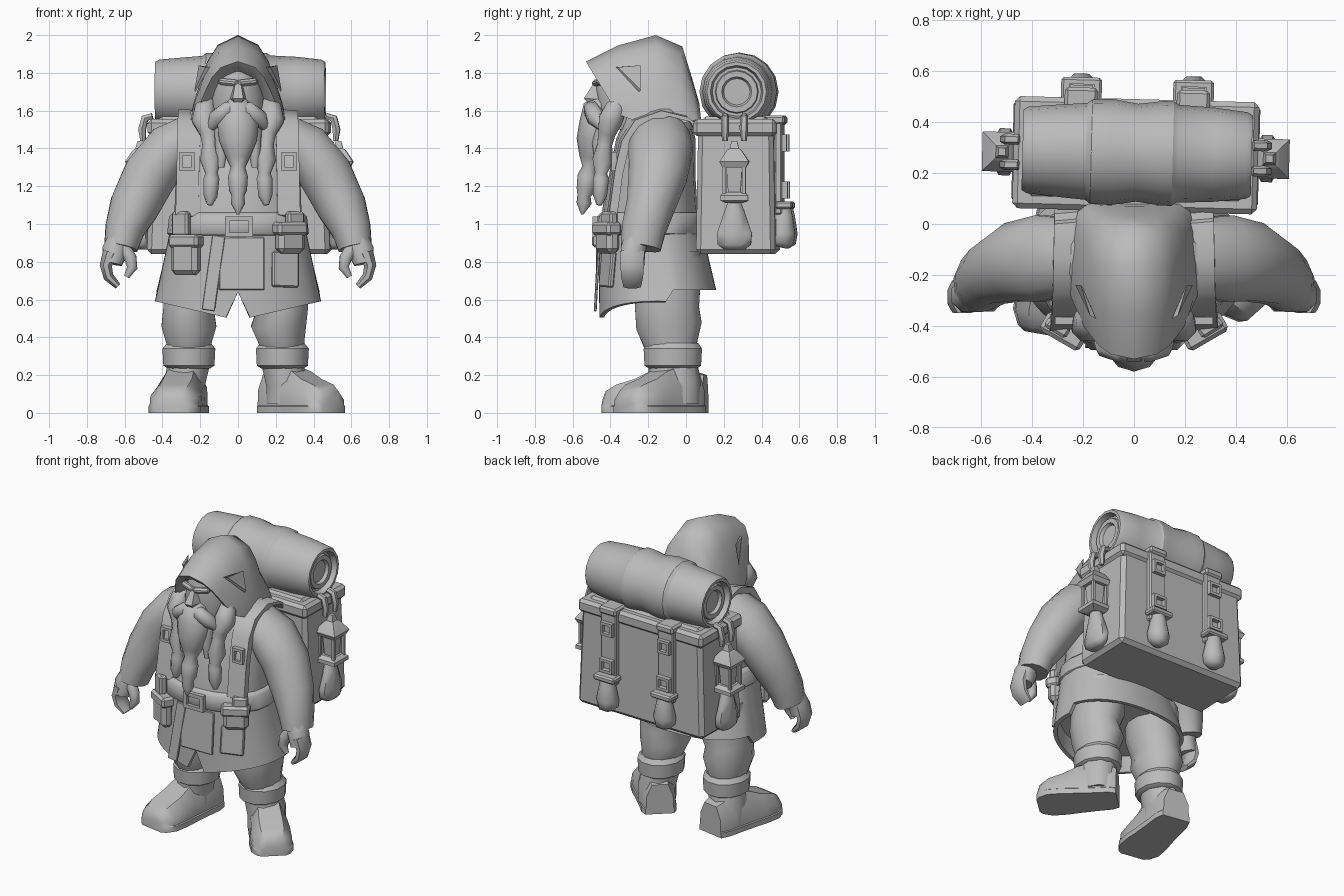
import bpy, bmesh, math
from mathutils import Vector, Matrix

grey = bpy.data.materials.new("plain_grey")
grey.diffuse_color = (0.5, 0.5, 0.5, 1)


def finish(name, bm, angle=40, bevel=0):
    bmesh.ops.recalc_face_normals(bm, faces=bm.faces)
    if bevel:
        bmesh.ops.bevel(bm, geom=bm.edges[:], offset=bevel, segments=1, affect='EDGES')
    me = bpy.data.meshes.new(name)
    bm.to_mesh(me)
    bm.free()
    me.materials.append(grey)
    ob = bpy.data.objects.new(name, me)
    bpy.context.collection.objects.link(ob)
    bpy.ops.object.select_all(action='DESELECT')
    ob.select_set(True)
    bpy.context.view_layer.objects.active = ob
    bpy.ops.object.shade_smooth_by_angle(angle=math.radians(angle))
    return ob


def loft(name, rings, closed=True, caps=True, angle=40):
    """Skin a list of point rings that all have the same length."""
    bm = bmesh.new()
    vs = [[bm.verts.new(p) for p in r] for r in rings]
    n = len(vs[0])
    for a, b in zip(vs, vs[1:]):
        for i in range(n if closed else n - 1):
            j = (i + 1) % n
            bm.faces.new((a[i], a[j], b[j], b[i]))
    if caps:
        bm.faces.new(vs[0])
        bm.faces.new(vs[-1])
    return finish(name, bm, angle)


def tube(name, stations, n=10, ref=(0, 1, 0), angle=50):
    """Stations are (x, y, z, radius across, radius towards ref)."""
    pts = [Vector(s[:3]) for s in stations]
    rings = []
    for k, s in enumerate(stations):
        t = (pts[min(k + 1, len(pts) - 1)] - pts[max(k - 1, 0)]).normalized()
        u = Vector(ref).cross(t).normalized()
        v = t.cross(u)
        a, b = s[3], s[-1]
        rings.append([pts[k] + u * a * math.cos(q) + v * b * math.sin(q)
                      for q in (2 * math.pi * (i + .5) / n for i in range(n))])
    return loft(name, rings, angle=angle)


def stack(name, rows, n=20, power=.85, angle=50):
    """Upright body of rounded sections: (z, centre y, rx, ry)."""
    def f(c):
        return math.copysign(abs(c) ** power, c)
    rings = [[(rx * f(math.cos(2 * math.pi * i / n)), cy + ry * f(math.sin(2 * math.pi * i / n)), z)
              for i in range(n)] for z, cy, rx, ry in rows]
    return loft(name, rings, angle=angle)


def box(name, c, size, bevel=.012, rot=(0, 0, 0), taper=1):
    bm = bmesh.new()
    bmesh.ops.create_cube(bm, size=1)
    for v in bm.verts:
        if v.co.z > 0:
            v.co.x *= taper
            v.co.y *= taper
    m = Matrix.Translation(c)
    for ax, r in zip("XYZ", rot):
        m = m @ Matrix.Rotation(math.radians(r), 4, ax)
    bmesh.ops.transform(bm, matrix=m @ Matrix.Diagonal((*size, 1)), verts=bm.verts)
    return finish(name, bm, 30, bevel)


def frame(name, c, w, h, t=.018, d=.03):
    """Rectangular buckle facing the y axis."""
    rings = []
    for k, y in ((1, -d / 2), (1, d / 2), (0, d / 2), (0, -d / 2), (1, -d / 2)):
        a, b = w / 2 - (0 if k else t), h / 2 - (0 if k else t)
        rings.append([(c[0] + x * a, c[1] + y, c[2] + z * b) for x, z in ((-1, -1), (1, -1), (1, 1), (-1, 1))])
    return loft(name, rings, caps=False, angle=30)


# Body and belt
stack("torso", [(.95, -.19, .34, .26), (1.1, -.19, .335, .25), (1.25, -.18, .33, .23), (1.45, -.16, .33, .21),
                (1.54, -.15, .31, .18), (1.61, -.13, .24, .14)], power=.9)
stack("belt", [(.94, -.19, .365, .275), (.95, -.19, .375, .285), (1.04, -.19, .365, .28), (1.06, -.19, .345, .26)],
      power=.9)
frame("belt_buckle", (.005, -.48, .985), .15, .11, .025)

# Coat skirt with a dipping front hem and a centre split
n, rows = 56, []
for t, inset in ((0, 0), (.35, 0), (.7, 0), (1, 0), (1, .025), (.75, .03)):
    ring = []
    for i in range(n):
        q = 2 * math.pi * i / n
        c, s = math.cos(q), math.sin(q)
        x = math.copysign(abs(c) ** .88, c) * (.355 + .085 * t - inset)
        y = -.19 + .04 * t + math.copysign(abs(s) ** .88, s) * (.27 + .04 * t - inset)
        hem = .65 if s > .2 else .49 + .23 * abs(x)
        if s < 0 and abs(x) < .03:
            hem = .64
        ring.append((x, y, .99 + (hem - .99) * t))
    rows.append(ring)
loft("coat_skirt", rows, angle=35)
box("front_strap", (-.13, -.47, .74), (.07, .015, .40), .004, (-3, 8, 0))
box("front_flap", (.02, -.465, .79), (.24, .015, .28), .004, (-4, 0, 0))

# Belt pouches and lower coat pockets
for s, z, h in ((-1, .83, .2), (1, .92, .15)):
    box("belt_pouch", (s * .275, -.415, z), (.16, .08, h), .025, (0, 0, s * 30))
    box("pouch_flap", (s * .275, -.42, z + h / 2 - .02), (.18, .09, .07), .015, (0, 0, s * 30))
    box("pouch_loop", (s * .30, -.405, 1.0), (.10, .05, .13), .012, (0, 0, s * 32))
box("coat_pocket", (.25, -.415, .76), (.15, .03, .19), .008, (-5, 0, 22))

# Hood: arches from the rim back (top y, top z, bottom y, bottom z, half width)
prof = [(1, 0), (.93, .22), (.78, .48), (.64, .7), (.42, .89), (0, 1)]
arches = [(-.33, 1.76, -.26, 1.56, .15), (-.49, 1.82, -.36, 1.59, .185), (-.53, 1.86, -.36, 1.58, .215),
          (-.36, 1.945, -.28, 1.55, .25), (-.16, 2.0, -.16, 1.53, .255), (-.02, 1.94, -.03, 1.53, .24),
          (.03, 1.78, .05, 1.55, .22), (.07, 1.64, .08, 1.55, .18)]
rings = []
for ty, tz, by, bz, w in arches:
    half = [(w * a, by + (ty - by) * h, bz + (tz - bz) * h) for a, h in prof]
    rings.append(half + [(-x, y, z) for x, y, z in half[-2::-1]])
loft("hood", rings, angle=50)
stack("hood_collar", [(1.5, -.15, .27, .2), (1.57, -.14, .25, .2), (1.62, -.14, .22, .18)], 16)
for s in (-1, 1):
    loft("hood_fold", [[(s * .15, -.37, 1.83), (s * .2, -.25, 1.82), (s * .225, -.25, 1.70)],
                       [(s * .172, -.36, 1.83), (s * .208, -.24, 1.84), (s * .23, -.24, 1.71)]], angle=20)

# Face
stack("head", [(1.5, -.32, .12, .12), (1.58, -.32, .15, .15), (1.68, -.32, .14, .155),
               (1.74, -.33, .125, .15), (1.82, -.33, .09, .13)], 14, 1)
loft("nose", [[(-.025, -.46, 1.745), (.025, -.46, 1.745), (.015, -.49, 1.745), (-.015, -.49, 1.745)],
              [(-.045, -.45, 1.66), (.045, -.45, 1.66), (.028, -.54, 1.665), (-.028, -.54, 1.665)],
              [(-.03, -.45, 1.63), (.03, -.45, 1.63), (.015, -.515, 1.635), (-.015, -.515, 1.635)]])
for s in (-1, 1):
    box("brow", (s * .05, -.465, 1.75), (.11, .04, .035), .012, (0, s * -6, s * 18))
    tube("moustache", [(0, -.49, 1.62, .02), (s * .05, -.5, 1.61, .045), (s * .11, -.475, 1.56, .05),
                       (s * .15, -.44, 1.5, .015)], 8)
    # Side whiskers ending in a bound braid
    tube("side_braid", [(s * .15, -.34, 1.65, .03), (s * .175, -.37, 1.61, .06), (s * .18, -.40, 1.55, .068),
                        (s * .155, -.42, 1.48, .05), (s * .15, -.43, 1.42, .042), (s * .145, -.44, 1.34, .06),
                        (s * .14, -.45, 1.27, .035), (s * .14, -.45, 1.24, .045), (s * .145, -.455, 1.15, .04),
                        (s * .15, -.46, 1.1, .015)], 8)
    tube("inner_braid", [(s * .08, -.43, 1.55, .05), (s * .085, -.46, 1.42, .04), (s * .09, -.46, 1.3, .02)], 8)
tube("beard", [(0, -.42, 1.64, .06), (0, -.46, 1.6, .09), (0, -.475, 1.53, .115, .09), (0, -.485, 1.44, .105, .095),
               (0, -.5, 1.35, .065), (0, -.51, 1.3, .04), (0, -.52, 1.25, .055), (0, -.53, 1.18, .05),
               (0, -.54, 1.15, .035), (0, -.54, 1.11, .04), (0, -.55, 1.05, .006)])

# Arms, cuffs, hands and shoulder straps
for s in (-1, 1):
    tube("sleeve", [(s * .22, -.13, 1.46, .135, .155), (s * .36, -.135, 1.395, .142, .175),
                    (s * .465, -.15, 1.26, .147, .16), (s * .55, -.19, 1.09, .135, .13),
                    (s * .60, -.225, .97, .108, .12), (s * .62, -.24, .875, .092, .11)], 12)
    tube("palm", [(s * .63, -.26, .93, .06, .07), (s * .65, -.28, .86, .075, .07), (s * .665, -.285, .79, .055, .07)], 8)
    tube("fingers", [(s * .675, -.285, .85, .045, .07), (s * .70, -.285, .78, .035, .068),
                     (s * .685, -.285, .72, .03, .062), (s * .635, -.285, .67, .018, .05)], 8)
    tube("thumb", [(s * .61, -.29, .88, .04), (s * .57, -.31, .82, .036), (s * .56, -.315, .77, .03),
                   (s * .59, -.315, .72, .016)], 8)
    path = [(.05, 1.48), (.0, 1.575), (-.14, 1.61), (-.28, 1.56), (-.35, 1.45), (-.385, 1.3), (-.405, 1.15), (-.42, 1.05)]
    rings = []
    for k, (y, z) in enumerate(path):
        x = s * (.25 + .003 * k)
        rings.append([(x - .06, y, z), (x + .06, y + .01, z - .01), (x + .06, y + .05, z - .04), (x - .06, y + .04, z - .03)])
    loft("shoulder_strap", rings, angle=40)
    frame("strap_buckle", (s * .27, -.38, 1.33), .08, .1, .018, .03)

# Legs: the left foot points ahead, the right foot turns outward
for x, turn, fx, size in ((-.26, -10, -.285, 1), (.235, 42, .26, .95)):
    lean = .02 if x > 0 else 0
    tube("trouser_leg", [(x * .85, -.1, .85, .16, .18), (x * .9, -.1, .65, .16, .18), (x, -.1, .55, .14, .175),
                         (x - lean, -.09, .46, .15, .18), (x, -.08, .36, .12, .145), (x, -.07, .3, .11, .13)], 12)
    tube("leg_cuff", [(x, -.07, .235, .115, .13), (x, -.07, .25, .14, .155), (x, -.07, .34, .145, .16),
                      (x, -.07, .37, .12, .14)], 12, angle=35)
    rot = (Matrix.Translation((fx, -.06, 0)) @ Matrix.Rotation(math.radians(turn), 4, 'Z')
           @ Matrix.Diagonal((size, size, 1, 1)))
    tube("boot_shaft", [(fx, -.06, .05, .115, .14), (fx, -.06, .15, .115, .14), (x, -.07, .26, .115, .13)], 10)
    rings = []
    for y, w, h in ((.165 if x < 0 else .145, .095, .2), (.1, .115, .22), (0, .12, .25), (-.12, .13, .22),
                    (-.2, .14, .18), (-.3, .14, .15), (-.36, .11, .115), (-.38, .08, .07)):
        half = [(w, 0), (w, .035), (w * .95, .04), (w * .92, h * .6), (w * .55, h)]
        rings.append([rot @ Vector((a, y, b)) for a, b in half + [(-a, b) for a, b in half[::-1]]])
    loft("boot_foot", rings, angle=40)

# Backpack, gathered so that it can be turned slightly as a group
pack = [box("pack_body", (0, .275, 1.17), (.97, .42, .66), .025, taper=.95),
        box("pack_lid", (0, .27, 1.51), (.96, .44, .09), .02),
        box("pack_lid_top", (0, .27, 1.55), (.84, .34, .04), .015)]

# Bedroll with tied creases and rolled ends
roll = [(-.41, .045), (-.41, .07), (-.43, .08), (-.43, .11), (-.41, .115), (-.41, .13), (-.45, .14), (-.45, .158),
        (-.43, .17), (-.30, .182), (-.20, .19), (-.18, .205), (-.10, .208), (0, .192), (.10, .205), (.14, .205),
        (.16, .192), (.30, .185), (.43, .17), (.45, .158), (.45, .14), (.41, .13), (.41, .115), (.43, .11),
        (.43, .08), (.41, .07), (.41, .045)]
rings = [[(x + .005, .28 + r * math.cos(math.pi * i / 8), 1.7 + r * math.sin(math.pi * i / 8)) for i in range(16)]
         for x, r in roll]
pack.append(loft("bedroll", rings, angle=30))

for s in (-1, 1):
    x = s * .22
    # Rear straps with buckles and hanging pouches
    pack += [box("pack_strap", (x, .495, 1.3), (.12, .04, .5), .008),
             box("strap_over_lid", (x, .43, 1.55), (.13, .2, .05), .012),
             frame("upper_buckle", (x, .525, 1.43), .09, .09),
             frame("lower_buckle", (x, .53, 1.18), .1, .09),
             box("pouch_collar", (x, .525, 1.1), (.16, .09, .04), .01),
             tube("rear_pouch", [(x, .515, 1.1, .045), (x, .52, 1.04, .055), (x, .52, .95, .075, .07),
                                 (x, .515, .90, .065), (x, .51, .875, .03)], 8)]
    # Side hook, lantern and hanging bag
    x, y = s * .525, .27
    for dy in (-.05, .05):
        pack.append(tube("lantern_hook", [(s * .46, y + dy, 1.57, .02), (s * .5, y + dy, 1.56, .022),
                                          (s * .515, y + dy, 1.5, .022), (s * .51, y + dy, 1.44, .015)], 6))
    pack += [tube("lantern_roof", [(x, y, 1.44, .02), (x, y, 1.40, .035), (x, y, 1.39, .055), (x, y, 1.33, .11),
                                   (x, y, 1.30, .09)], 4, angle=25),
             tube("lantern_glass", [(x, y, 1.31, .06), (x, y, 1.15, .045)], 4, angle=25),
             tube("lantern_base", [(x, y, 1.17, .07), (x, y, 1.15, .105), (x, y, 1.125, .105), (x, y, 1.11, .06)],
                  4, angle=25),
             tube("side_bag", [(x - s * .01, y, 1.11, .04), (x - s * .01, y, 1.06, .045, .06),
                               (x - s * .01, y, .95, .055, .1), (x - s * .01, y, .89, .05, .095),
                               (x - s * .01, y, .865, .03, .06)], 8)]
    for a in (-1, 1):
        for b in (-1, 1):
            pack.append(box("lantern_post", (x + a * .052, y + b * .052, 1.23), (.018, .018, .17), 0))
for ob in pack:
    ob.data.transform(Matrix.Rotation(math.radians(-1.5), 4, 'Z'))
